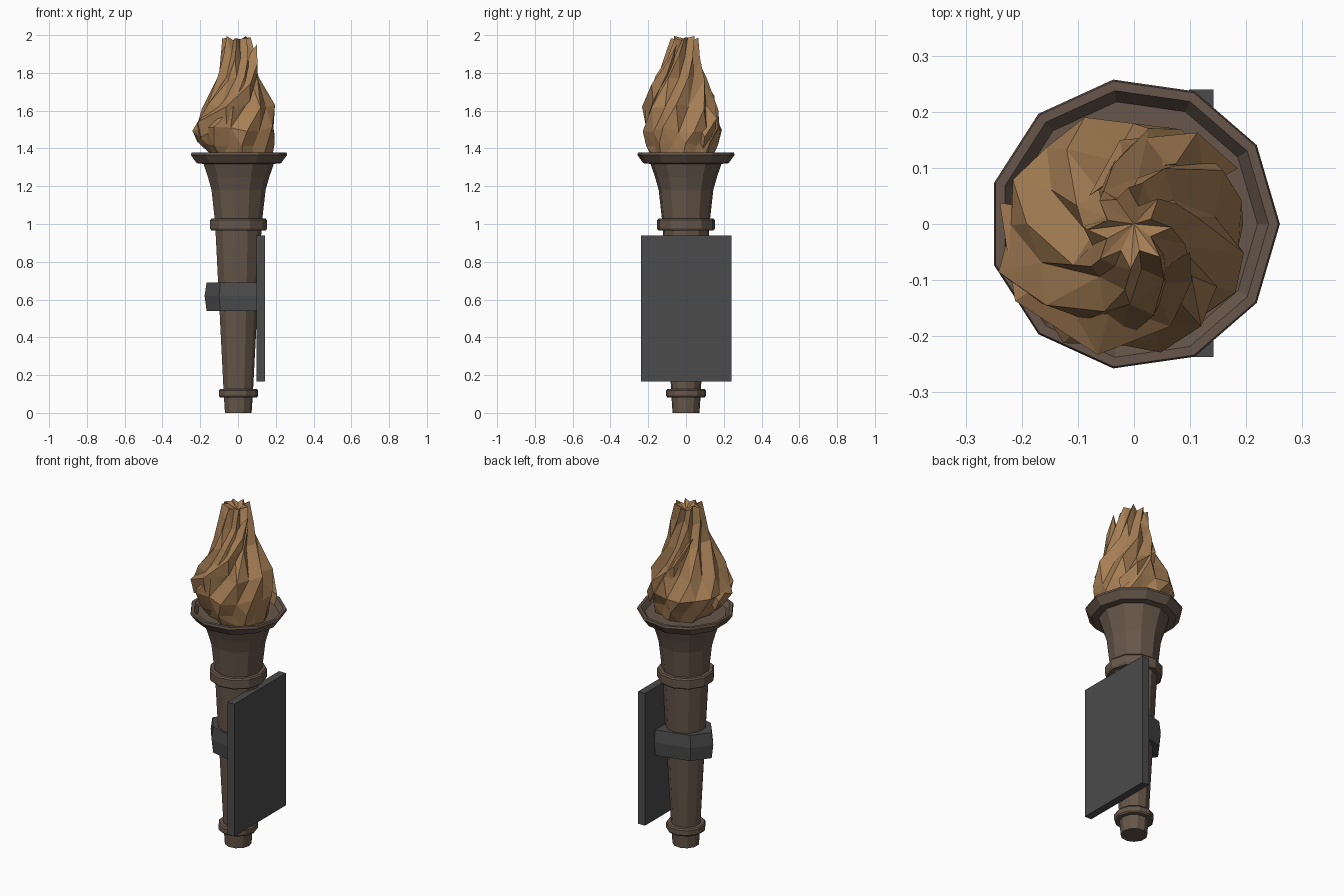
import bpy, bmesh, math, random
from mathutils import Vector

random.seed(4)
cube = bpy.data.objects.get("Cube")
if cube:
    bpy.data.objects.remove(cube, do_unlink=True)


def material(name, rgb):
    m = bpy.data.materials.new(name)
    m.use_nodes = True
    m.diffuse_color = (*rgb, 1)
    m.node_tree.nodes["Principled BSDF"].inputs["Base Color"].default_value = (*rgb, 1)
    return m


BRONZE = material("dark bronze", (0.135, 0.094, 0.068))
FLAME = material("warm gold", (0.38, 0.21, 0.09))
IRON = material("dark iron", (0.07, 0.07, 0.07))


def loft(name, rings, mat, cap_points=(None, None), triangles=False):
    """Skin a list of point rings; each end is closed flat or to a point."""
    bm = bmesh.new()
    loops = [[bm.verts.new(p) for p in ring] for ring in rings]
    n = len(loops[0])
    for a, b in zip(loops, loops[1:]):
        for i in range(n):
            j = (i + 1) % n
            bm.faces.new((a[i], a[j], b[j], b[i]))
    for loop, point in zip((loops[0], loops[-1]), cap_points):
        if point is None:
            bm.faces.new(loop)
        else:
            tip = bm.verts.new(point)
            for i in range(n):
                bm.faces.new((loop[i], loop[(i + 1) % n], tip))
    if triangles:
        bmesh.ops.triangulate(bm, faces=bm.faces[:])
    bmesh.ops.recalc_face_normals(bm, faces=bm.faces[:])
    mesh = bpy.data.meshes.new(name)
    bm.to_mesh(mesh)
    bm.free()
    mesh.materials.append(mat)
    obj = bpy.data.objects.new(name, mesh)
    bpy.context.collection.objects.link(obj)
    return obj


def lathe(name, profile, sides=11):
    """Faceted turned part from (radius, height) pairs."""
    turn = math.tau / sides
    return loft(name, [[(r * math.cos(i * turn), r * math.sin(i * turn), z)
                        for i in range(sides)] for r, z in profile], BRONZE)


# Turned handle, collars and flared cup
lathe("handle", [(0.072, 0), (0.078, 0.09), (0.08, 0.125), (0.125, 0.98)])
lathe("lower_collar", [(0.1, 0.082), (0.106, 0.09), (0.106, 0.118), (0.1, 0.126)])
lathe("upper_collar", [(0.147, 0.965), (0.154, 0.975), (0.154, 1.02), (0.147, 1.028)])
lathe("cup", [(0.128, 1.02), (0.146, 1.18), (0.166, 1.25), (0.192, 1.325)])
lathe("rim", [(0.19, 1.318), (0.228, 1.322), (0.26, 1.365), (0.257, 1.378),
              (0.24, 1.378), (0.22, 1.35)])

# Wall plate
plate_corners = [(0.098, -0.237), (0.142, -0.237), (0.142, 0.24), (0.098, 0.24)]
loft("wall_plate", [[(x, y, z) for x, y in plate_corners] for z in (0.165, 0.94)], IRON)

# Clamp band that joins the handle to the plate
half = [(0.105, 0.155), (-0.1, 0.102), (-0.177, 0)]
band = half + [(x, -y) for x, y in reversed(half[:2])]
loft("clamp_band", [[(x if x > 0 else x * s, y * s, z) for x, y in band]
                    for z, s in ((0.54, 0.94), (0.62, 1), (0.69, 0.94))], IRON)

# Main flame: ridged, twisting counter-clockwise as it rises
SIDES = 16
# height, centre x, centre y, radius x, radius y, ridge depth, twist
levels = [(1.35, 0.02, -0.02, 0.16, 0.16, 0.05, 0.0),
          (1.42, 0.0, -0.02, 0.205, 0.195, 0.1, 0.1),
          (1.50, -0.02, -0.02, 0.232, 0.222, 0.08, 0.3),
          (1.62, 0.0, -0.025, 0.2, 0.2, 0.14, 0.65),
          (1.77, 0.0, -0.03, 0.12, 0.145, 0.18, 1.1),
          (1.89, 0.0, -0.02, 0.097, 0.1, 0.2, 1.4),
          (1.985, -0.008, -0.008, 0.076, 0.075, 0.24, 1.6)]
rings = []
for z, cx, cy, rx, ry, depth, twist in levels:
    ring = []
    for i in range(SIDES):
        a = math.tau * i / SIDES + twist
        k = (1 - depth * (1 + random.random()) if i % 2 else 1 - random.random() * 0.05)
        lift = random.uniform(-0.015, 0.015)
        ring.append((cx + rx * k * math.cos(a), cy + ry * k * math.sin(a), z + lift))
    rings.append(ring)
loft("flame", rings, FLAME, (None, (0, 0, 1.95)), triangles=True)


# Flame tongues: diamond sections swept around the flame, ending in a point
def tongue(name, path, tip):
    sections = []
    for x, y, z, w, h in path:
        out = Vector((x, y, 0)).normalized()
        c = Vector((x, y, z))
        up = Vector((0, 0, 1)) - out * 0.4
        sections.append([c + out * w, c + up * h, c - out * w, c - up * h])
    loft(name, sections, FLAME, (None, tip), triangles=True)


tongue("front_tongue", [(-0.19, 0.03, 1.49, 0.05, 0.06), (-0.17, -0.11, 1.54, 0.05, 0.08),
                        (-0.05, -0.18, 1.62, 0.055, 0.09), (0.05, -0.14, 1.74, 0.045, 0.09),
                        (0.085, -0.085, 1.85, 0.025, 0.06)], (0.1, -0.05, 1.95))
tongue("back_tongue", [(0.15, 0.08, 1.46, 0.04, 0.06), (0.09, 0.13, 1.56, 0.04, 0.07),
                       (-0.02, 0.12, 1.68, 0.03, 0.06)], (-0.08, 0.05, 1.82))
